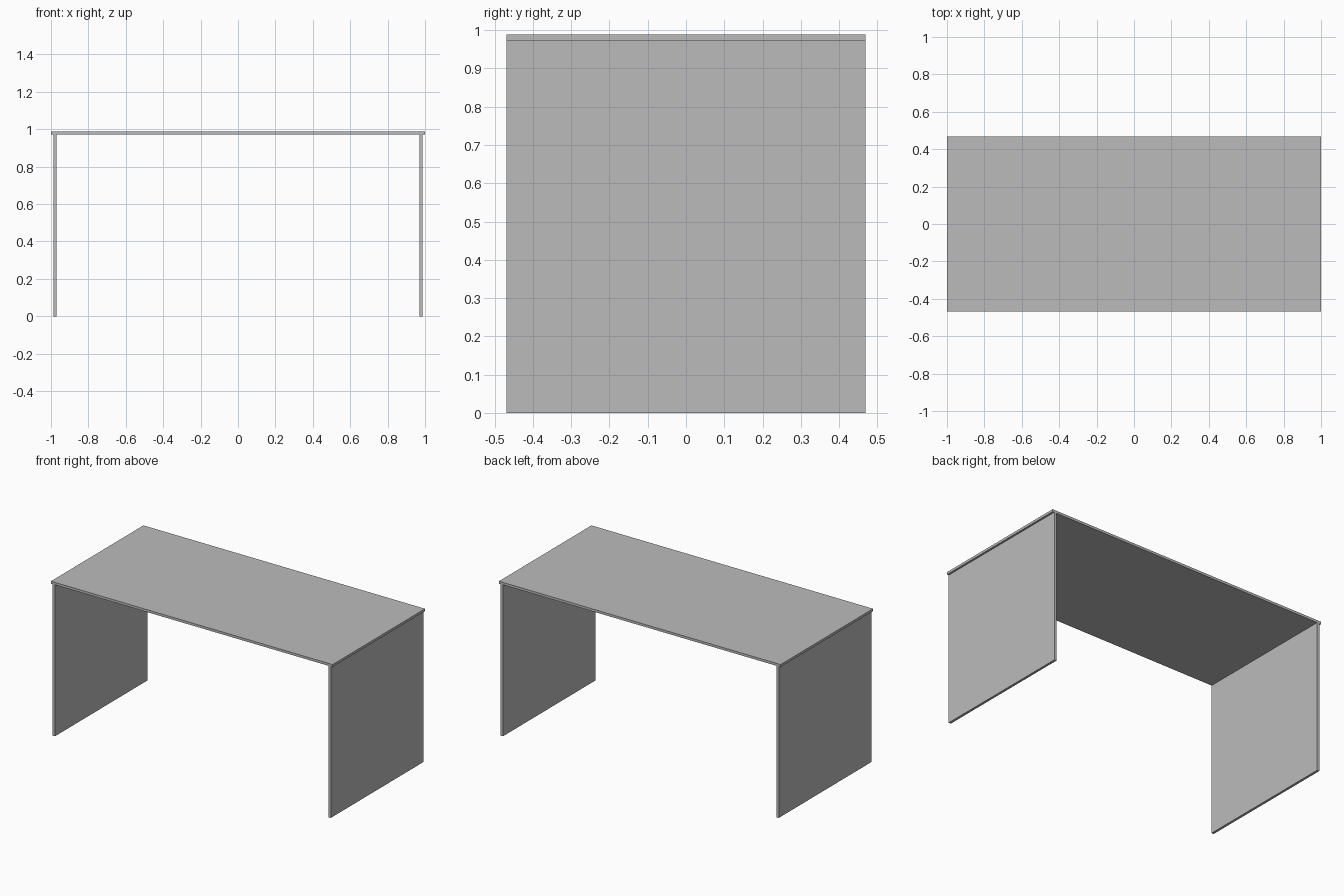
import bpy

# Remove the default cube
cube = bpy.data.objects.get("Cube")
if cube:
    bpy.data.objects.remove(cube, do_unlink=True)

HALF_WIDTH = 1.0
DEPTH = 0.938
HEIGHT = 0.988
BOARD = 0.0158      # board thickness
OVERHANG = 0.0125   # tabletop overhang past each side panel

# Single plain grey finish
grey = bpy.data.materials.new("plain_grey")
grey.use_nodes = True
colour = (0.5, 0.5, 0.5, 1.0)
grey.diffuse_color = colour
grey.node_tree.nodes["Principled BSDF"].inputs["Base Color"].default_value = colour


def board(name, size, centre):
    """Add a flat-shaded rectangular board."""
    bpy.ops.mesh.primitive_cube_add(size=1, location=centre)
    obj = bpy.context.object
    obj.name = name
    obj.scale = size
    bpy.ops.object.transform_apply(location=False, rotation=False, scale=True)
    obj.data.materials.append(grey)
    return obj


# Tabletop
board("tabletop", (2 * HALF_WIDTH, DEPTH, BOARD), (0, 0, HEIGHT - BOARD / 2))

# Side panels carrying the top
panel_height = HEIGHT - BOARD
panel_x = HALF_WIDTH - OVERHANG - BOARD / 2
for side, sign in (("left", 1), ("right", -1)):
    board(side + "_side_panel", (BOARD, DEPTH, panel_height),
          (sign * panel_x, 0, panel_height / 2))
